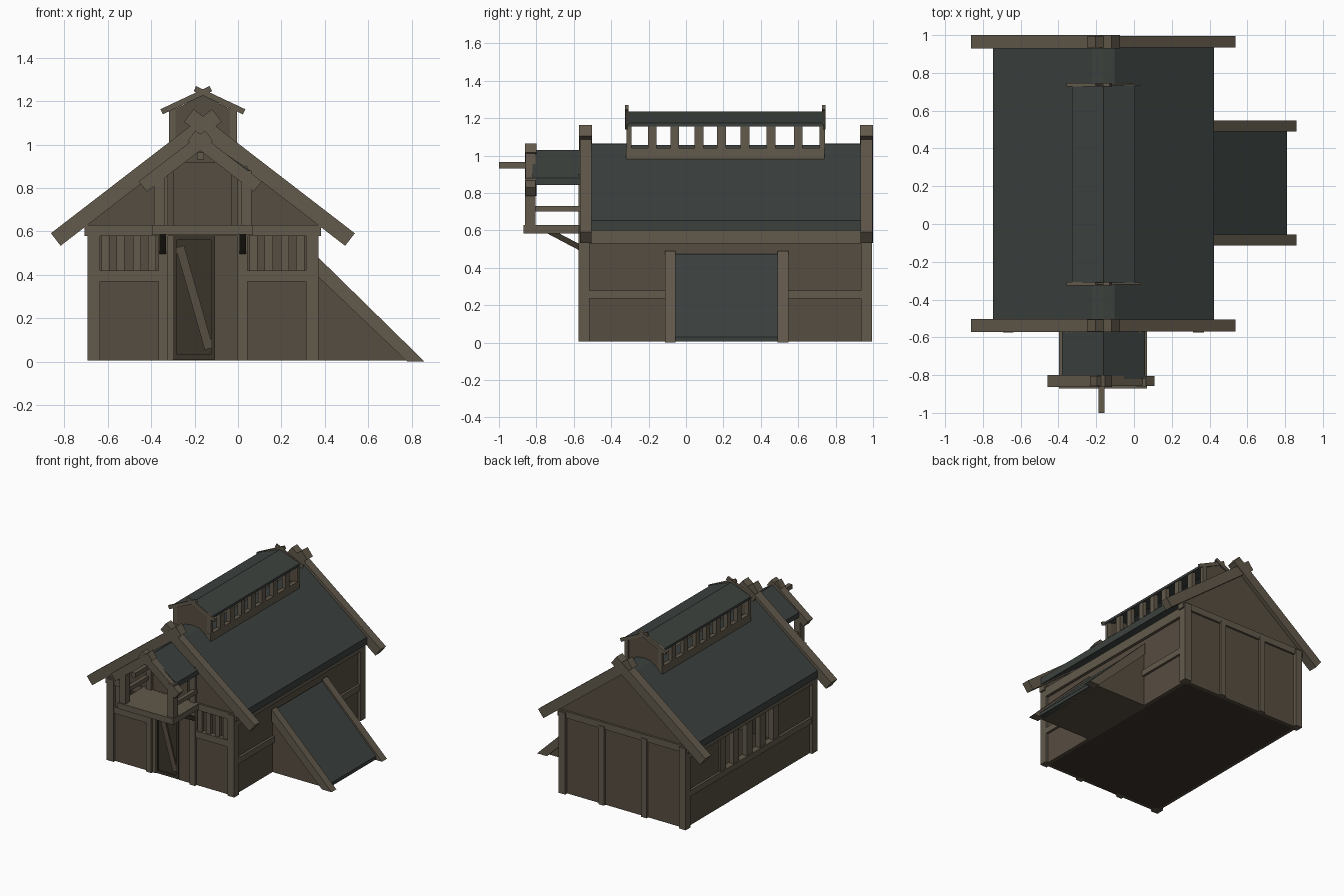
import bpy, bmesh, math

CX = -0.162           # centre line of the main building


def material(name, rgb):
    m = bpy.data.materials.new(name)
    m.diffuse_color = (*rgb, 1)
    return m


TRIM = material("timber", (0.122, 0.1, 0.07))
WALL = material("boards", (0.094, 0.075, 0.053))
DARK = material("dark_boards", (0.042, 0.034, 0.023))
ROOF = material("roofing", (0.044, 0.053, 0.048))


def prism(name, profile, axis, a, b, mat):
    """Extrude a 2D profile: axis 'y' takes (x, z) points, axis 'x' takes (y, z)."""
    bm = bmesh.new()
    rings = [[bm.verts.new((p, t, q) if axis == 'y' else (t, p, q)) for p, q in profile]
             for t in (a, b)]
    n = len(profile)
    for ring in rings:
        bm.faces.new(ring)
    for i in range(n):
        j = (i + 1) % n
        bm.faces.new((rings[0][i], rings[0][j], rings[1][j], rings[1][i]))
    bmesh.ops.recalc_face_normals(bm, faces=bm.faces)
    me = bpy.data.meshes.new(name)
    bm.to_mesh(me)
    bm.free()
    me.materials.append(mat)
    ob = bpy.data.objects.new(name, me)
    bpy.context.collection.objects.link(ob)
    return ob


def box(name, x0, x1, y0, y1, z0, z1, mat=TRIM):
    return prism(name, [(x0, z0), (x1, z0), (x1, z1), (x0, z1)], 'y', y0, y1, mat)


def beam(name, p, q, width, axis, a, b, mat=TRIM):
    """Plank between two points in the profile plane, with square ends."""
    dx, dz = q[0] - p[0], q[1] - p[1]
    k = width / 2 / math.hypot(dx, dz)
    nx, nz = -dz * k, dx * k
    return prism(name, [(p[0] - nx, p[1] - nz), (q[0] - nx, q[1] - nz),
                        (q[0] + nx, q[1] + nz), (p[0] + nx, p[1] + nz)], axis, a, b, mat)


def bargeboards(name, peak, slope, outer, over, width, y0, y1, cx=CX):
    """Pair of planks crossing at the ridge."""
    for s in (-1, 1):
        inset = 0.002 * (s + 1)
        beam(name, (cx - s * over, peak + over * slope), (cx + s * outer, peak - outer * slope),
             width, 'y', y0 + inset, y1 - inset)


def roof_slopes(name, inner, zi, outer, zo, thick, y0, y1):
    for s in (-1, 1):
        prism(name, [(CX + s * inner, zi), (CX + s * outer, zo),
                     (CX + s * outer, zo - thick), (CX + s * inner, zi - thick)], 'y', y0, y1, ROOF)


# Floor
box("floor", CX - 0.505, CX + 0.505, -0.55, 0.965, 0.006, 0.02, DARK)

# Corner posts and side walls
for s in (-1, 1):
    def side(name, d0, d1, y0, y1, z0, z1, mat=TRIM):
        box(name, CX + s * d0, CX + s * d1, y0, y1, z0, z1, mat)
    for y0 in (-0.575, 0.935):
        side("corner_post", 0.475, 0.532, y0, y0 + 0.06, 0.005, 0.62)
    side("eave_beam", 0.475, 0.532, -0.52, 0.94, 0.53, 0.60)
    side("side_rail", 0.48, 0.528, -0.52, 0.94, 0.235, 0.28)
    side("side_lower_wall", 0.485, 0.51, -0.55, 0.96, 0.005, 0.25, WALL)
    side("side_upper_wall", 0.485, 0.51, -0.55, -0.10, 0.25, 0.56, WALL)
    side("side_upper_wall", 0.485, 0.51, 0.55, 0.96, 0.25, 0.56, WALL)
    if s < 0:
        for i in range(5):     # slatted vent on the left wall
            y = -0.13 + i * 0.158
            side("side_slat", 0.482, 0.522, y, y + 0.065, 0.27, 0.54)
    else:
        side("side_inner_wall", 0.485, 0.51, -0.10, 0.55, 0.25, 0.56, WALL)

    # Front wall, one half
    side("front_post", 0.16, 0.205, -0.575, -0.53, 0.005, 0.90)
    side("front_lower_wall", 0.19, 0.49, -0.555, -0.53, 0.005, 0.40, WALL)
    side("front_rail", 0.20, 0.48, -0.57, -0.53, 0.37, 0.42)
    for d in (0.215, 0.285, 0.36, 0.43):
        side("front_slat", d, d + 0.038, -0.56, -0.535, 0.41, 0.59)

    # Back wall posts
    side("back_post", 0.155, 0.20, 0.955, 0.99, 0.005, 0.60)

box("back_wall", CX - 0.49, CX + 0.49, 0.945, 0.97, 0.005, 0.60, WALL)

# Gable ends with tie beams
gable = [(CX - 0.54, 0.60), (CX + 0.54, 0.60), (CX + 0.54, 0.66),
         (CX, 1.07), (CX - 0.54, 0.66)]
prism("front_gable", gable, 'y', -0.555, -0.53, WALL)
prism("back_gable", gable, 'y', 0.945, 0.97, WALL)
box("front_tie_beam", CX - 0.545, CX + 0.545, -0.569, -0.52, 0.58, 0.63)
box("back_tie_beam", CX - 0.545, CX + 0.545, 0.935, 0.985, 0.58, 0.63)

# Main door with brace
box("door_side_wall", -0.325, -0.30, -0.56, -0.53, 0.005, 0.59)
box("door_side_wall", -0.105, 0.005, -0.555, -0.53, 0.005, 0.59, WALL)
box("door_panel", -0.30, -0.105, -0.55, -0.53, 0.01, 0.59, DARK)
for x in (-0.30, -0.125):
    box("door_stile", x, x + 0.02, -0.562, -0.54, 0.01, 0.58, DARK)
for z in (0.01, 0.56):
    box("door_rail", -0.30, -0.105, -0.561, -0.54, z, z + 0.022, DARK)
beam("door_brace", (-0.268, 0.53), (-0.134, 0.06), 0.04, 'y', -0.56, -0.54, WALL)

# Loft door behind the balcony
box("loft_door", CX - 0.135, CX + 0.135, -0.562, -0.54, 0.63, 0.89, WALL)
box("loft_lintel", CX - 0.16, CX + 0.16, -0.566, -0.54, 0.89, 0.92, WALL)

# Main roof, open along the ridge under the vent
roof_slopes("main_roof", 0.06, 1.058, 0.585, 0.653, 0.053, -0.51, 0.94)
for y0, y1 in ((-0.51, -0.30), (0.73, 0.94)):
    prism("ridge_cap", [(CX - 0.06, 1.01), (CX + 0.06, 1.01), (CX + 0.06, 1.058),
                        (CX, 1.066), (CX - 0.06, 1.058)], 'y', y0, y1, ROOF)
for y0 in (-0.572, 0.93):
    bargeboards("main_bargeboard", 1.085, 0.77, 0.678, 0.065, 0.073, y0, y0 + 0.07)

# Ridge vent
for y0 in (-0.315, 0.715):
    prism("vent_end", [(CX - 0.15, 0.95), (CX + 0.15, 0.95), (CX + 0.15, 1.155),
                       (CX, 1.225), (CX - 0.15, 1.155)], 'y', y0, y0 + 0.02, WALL)
for s in (-1, 1):
    xa, xb = CX + s * 0.125, CX + s * 0.157
    box("vent_sill", xa, xb, -0.32, 0.74, 0.95, 1.04)
    for y, w in ((-0.305, 0.025), (-0.18, 0.047), (-0.06, 0.047), (0.07, 0.047), (0.19, 0.047),
                 (0.315, 0.047), (0.455, 0.047), (0.6, 0.047), (0.73, 0.025)):
        box("vent_post", xa, xb, y - w / 2, y + w / 2, 1.04, 1.17)
roof_slopes("vent_roof", 0, 1.237, 0.165, 1.175, 0.018, -0.31, 0.735)
for y0 in (-0.325, 0.728):
    bargeboards("vent_bargeboard", 1.241, 0.47, 0.19, 0.037, 0.026, y0, y0 + 0.018)

# Balcony with its own roof
box("balcony_floor", CX - 0.235, CX + 0.23, -0.87, -0.57, 0.585, 0.63)
for s in (-1, 1):
    xa, xb = CX + s * 0.175, CX + s * 0.225
    box("balcony_post", xa, xb, -0.86, -0.805, 0.62, 0.88)
    box("balcony_rail", CX + s * 0.185, CX + s * 0.215, -0.82, -0.56, 0.70, 0.73)
    beam("balcony_brace", (-0.74, 0.60), (-0.56, 0.505), 0.03, 'x',
         CX + s * 0.17, CX + s * 0.20, DARK)
roof_slopes("balcony_roof", 0, 1.03, 0.22, 0.88, 0.037, -0.82, -0.51)
bargeboards("balcony_bargeboard", 1.011, 0.77, 0.265, 0.04, 0.06, -0.862, -0.80, CX - 0.012)
box("hoist_beam", CX - 0.027, CX + 0.005, -1.0, -0.53, 0.932, 0.965)

# Lean-to on the right side
prism("lean_to_body", [(0.345, 0.005), (0.80, 0.005), (0.345, 0.43)], 'y', -0.085, 0.525, WALL)
prism("lean_to_roof", [(0.36, 0.475), (0.36, 0.41), (0.76, 0.005), (0.81, 0.005), (0.81, 0.03)],
      'y', -0.06, 0.50, ROOF)
for y0 in (-0.113, 0.49):
    prism("lean_to_bargeboard", [(0.36, 0.49), (0.36, 0.40), (0.78, 0.0), (0.86, 0.0)],
          'y', y0, y0 + 0.058, TRIM)
